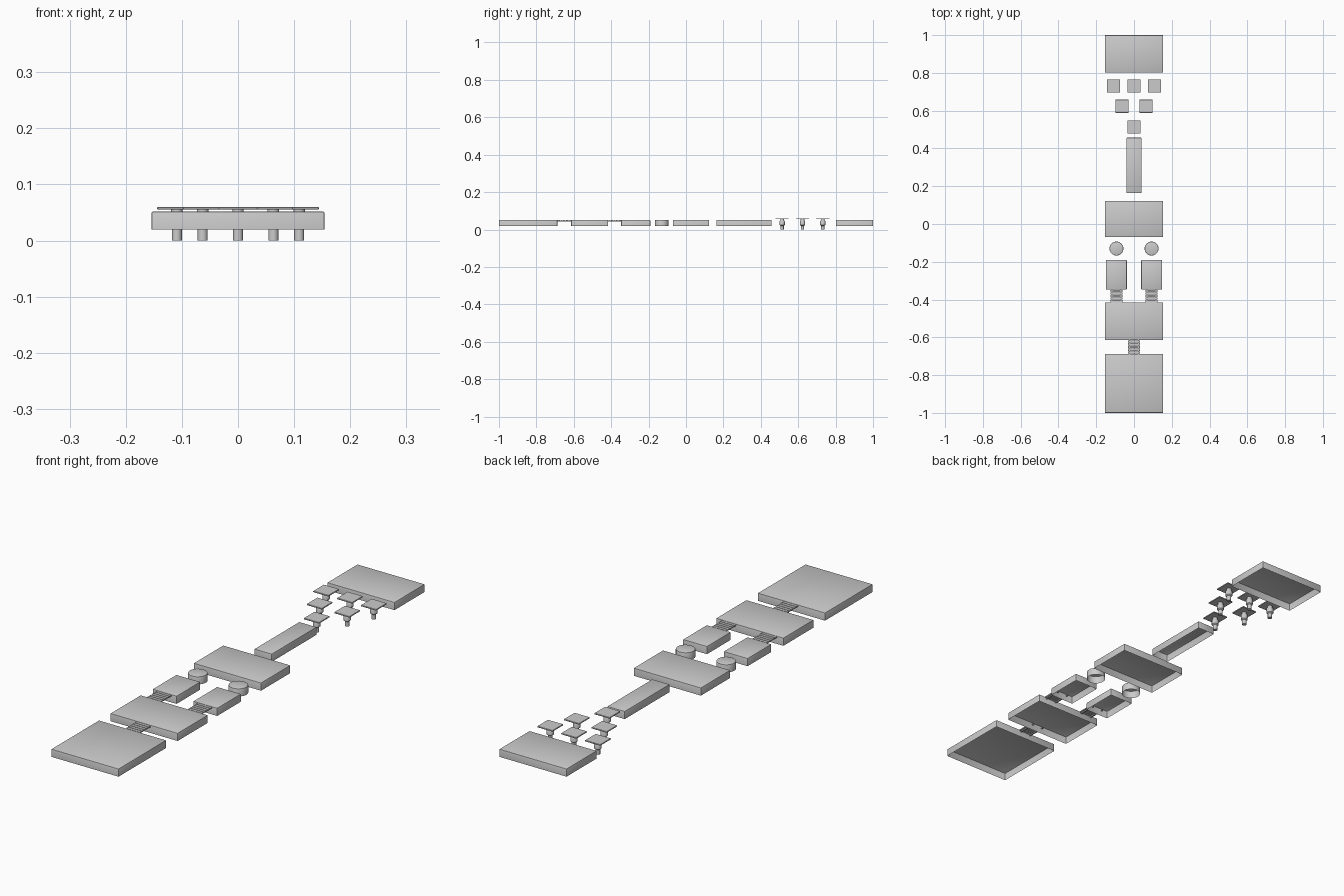
import bpy, bmesh, math
from mathutils import Matrix, Vector

if "Cube" in bpy.data.objects:
    bpy.data.objects.remove(bpy.data.objects["Cube"])

Z0, Z1 = 0.02, 0.052   # underside rim and top of every platform


def finish(name, bm, smooth=False):
    me = bpy.data.meshes.new(name)
    bm.to_mesh(me)
    bm.free()
    ob = bpy.data.objects.new(name, me)
    bpy.context.collection.objects.link(ob)
    if smooth:
        bpy.ops.object.select_all(action='DESELECT')
        ob.select_set(True)
        bpy.context.view_layer.objects.active = ob
        bpy.ops.object.shade_smooth_by_angle(angle=math.radians(40))
    return ob


def box_bm(x0, x1, y0, y1, z0, z1):
    bm = bmesh.new()
    c = Vector(((x0 + x1) / 2, (y0 + y1) / 2, (z0 + z1) / 2))
    bmesh.ops.create_cube(bm, size=1, matrix=Matrix.Translation(c) @ Matrix.Diagonal((x1 - x0, y1 - y0, z1 - z0, 1)))
    return bm


def open_shell(name, bm, bevel=0.003):
    # open underside, softened top edges
    bm.normal_update()
    bmesh.ops.delete(bm, geom=[f for f in bm.faces if f.normal.z < -0.9], context='FACES')
    edges = [e for e in bm.edges if len(e.link_faces) == 2 and e.calc_face_angle() > 1]
    bmesh.ops.bevel(bm, geom=edges, offset=bevel, segments=2, profile=0.5, affect='EDGES')
    return finish(name, bm, True)


def platform(name, cx, hx, y0, y1):
    open_shell(name, box_bm(cx - hx, cx + hx, y0, y1, Z0, Z1))


def lathe(name, x, y, profile, n=16):
    bm = bmesh.new()
    rings = [[bm.verts.new((x + r * math.cos(2 * math.pi * i / n), y + r * math.sin(2 * math.pi * i / n), z))
              for i in range(n)] for r, z in profile]
    for a, b in zip(rings, rings[1:]):
        for i in range(n):
            j = (i + 1) % n
            bm.faces.new((a[i], a[j], b[j], b[i]))
    bm.faces.new(rings[0][::-1])
    bm.faces.new(rings[-1])
    return finish(name, bm, True)


def bridge(name, cx, y0, y1, planks=5):
    # row of thin planks spanning a gap
    pitch = (y1 - y0) / planks
    for i in range(planks):
        yc = y0 + pitch * (i + 0.5)
        finish(f"{name}_plank_{i}", box_bm(cx - 0.032, cx + 0.032, yc - pitch * 0.4, yc + pitch * 0.4, 0.046, 0.051))
    # supporting ropes
    for s in (-1, 1):
        x = cx + s * 0.024
        finish(f"{name}_rope", box_bm(x - 0.0025, x + 0.0025, y0 - 0.008, y1 + 0.008, 0.042, 0.046))


# Large platforms
platform("start_platform", 0, 0.154, -1.0, -0.688)
platform("second_platform", 0, 0.154, -0.614, -0.416)
platform("middle_platform", 0, 0.154, -0.07, 0.123)
platform("long_beam", 0, 0.04, 0.163, 0.457)
platform("end_platform", 0, 0.154, 0.802, 1.0)

# Paired small platforms, round stones and bridges
for s, side in ((-1, "left"), (1, "right")):
    platform(f"{side}_small_platform", s * 0.093, 0.055, -0.347, -0.191)
    bm = bmesh.new()
    bmesh.ops.create_cone(bm, cap_ends=True, segments=24, radius1=0.037, radius2=0.037, depth=Z1 - Z0,
                          matrix=Matrix.Translation((s * 0.093, -0.13, (Z0 + Z1) / 2)))
    open_shell(f"{side}_round_stone", bm)
    bridge(f"{side}_bridge", s * 0.093, -0.416, -0.347)
bridge("front_bridge", 0, -0.688, -0.614)

# Stepping tiles on pegs
PEG = [(0.009, 0), (0.009, 0.02), (0.014, 0.024), (0.014, 0.044), (0.010, 0.049), (0.010, 0.056)]
for i, (x, y) in enumerate([(0, 0.514), (-0.063, 0.623), (0.063, 0.623), (-0.109, 0.731), (0, 0.731), (0.109, 0.731)]):
    lathe(f"tile_peg_{i}", x, y, PEG)
    bm = box_bm(x - 0.035, x + 0.035, y - 0.035, y + 0.035, 0.055, 0.060)
    bmesh.ops.bevel(bm, geom=bm.edges[:], offset=0.001, segments=1, affect='EDGES')
    finish(f"tile_top_{i}", bm)
